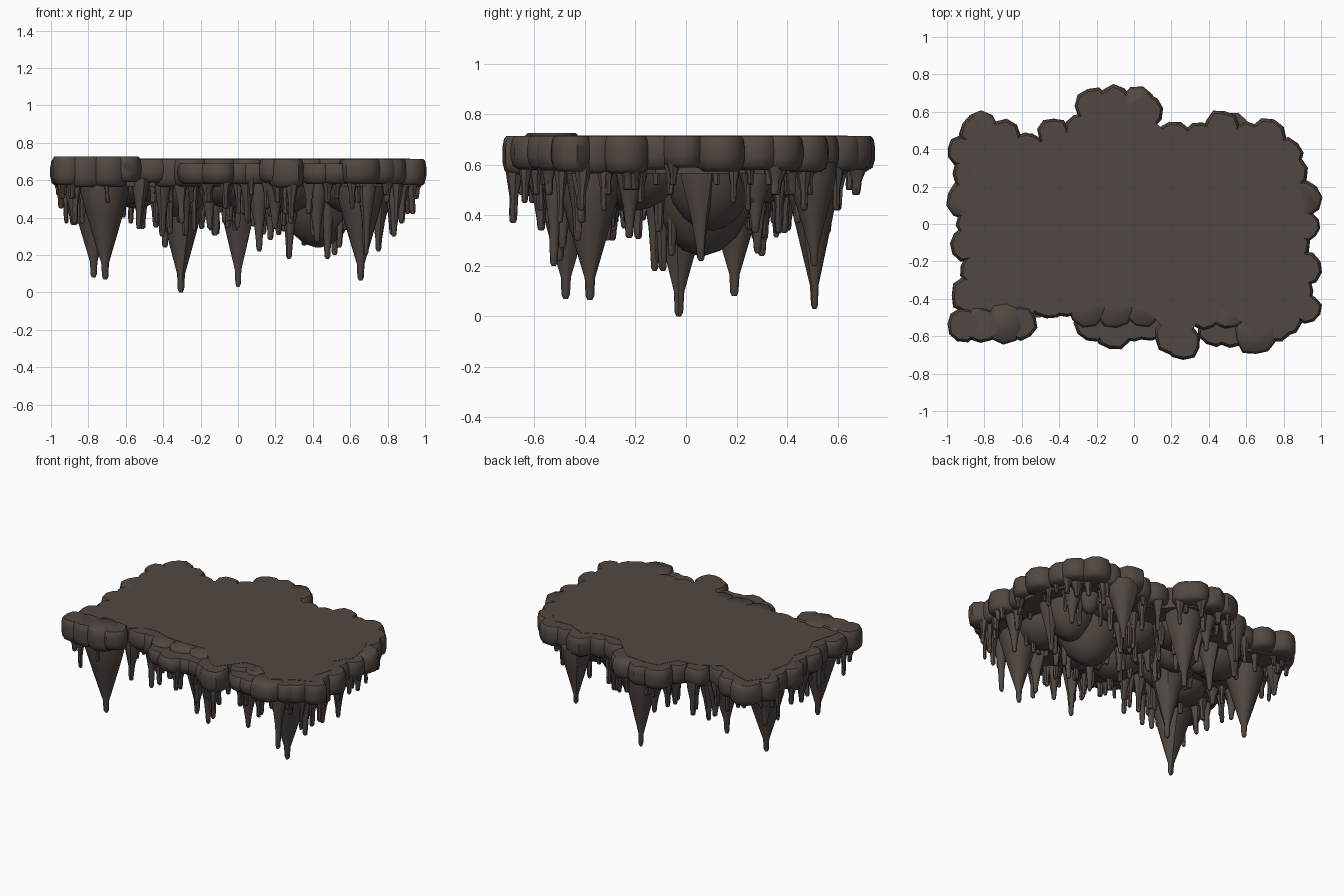
import bpy, bmesh, math, random
from mathutils import Vector

if "Cube" in bpy.data.objects:
    bpy.data.objects.remove(bpy.data.objects["Cube"])

random.seed(11)
rock = bpy.data.materials.new("dark brown rock")
rock.diffuse_color = (0.082, 0.064, 0.054, 1)
rock.use_nodes = True
rock.node_tree.nodes["Principled BSDF"].inputs["Base Color"].default_value = rock.diffuse_color


def lathe(bm, rings, sides, wobble=0.0, turn=0.0):
    """Skin a stack of rings (x, y, z, radius) and cap both ends."""
    lump = [1 + random.uniform(-wobble, wobble) for _ in range(sides)]
    loops = []
    for x, y, z, r in rings:
        loops.append([bm.verts.new((x + r * lump[i] * math.cos(turn + math.tau * i / sides),
                                    y + r * lump[i] * math.sin(turn + math.tau * i / sides), z))
                      for i in range(sides)])
    for a, b in zip(loops, loops[1:]):
        for i in range(sides):
            j = (i + 1) % sides
            bm.faces.new((a[i], a[j], b[j], b[i]))
    bm.faces.new(loops[0])
    bm.faces.new(loops[-1])


def finish(bm, name, angle=45):
    bmesh.ops.recalc_face_normals(bm, faces=bm.faces)
    mesh = bpy.data.meshes.new(name)
    bm.to_mesh(mesh)
    bm.free()
    mesh.materials.append(rock)
    ob = bpy.data.objects.new(name, mesh)
    bpy.context.collection.objects.link(ob)
    bpy.ops.object.select_all(action='DESELECT')
    ob.select_set(True)
    bpy.context.view_layer.objects.active = ob
    bpy.ops.object.shade_smooth_by_angle(angle=math.radians(angle))
    return ob


# Rim lobes, counter-clockwise from the front left corner: x, y, radius
rim = [(-.91, -.54, .09), (-.81, -.54, .10), (-.69, -.53, .11), (-.61, -.53, .09),
       (-.46, -.41, .10), (-.36, -.40, .10), (-.25, -.44, .11), (-.10, -.45, .11),
       (.05, -.44, .11), (.20, -.60, .09), (.26, -.63, .10), (.38, -.47, .10),
       (.50, -.46, .11), (.65, -.59, .11), (.75, -.53, .10), (.80, -.50, .10),
       (.92, -.45, .08), (.87, -.36, .09), (.91, -.24, .09), (.84, -.12, .10),
       (.92, -.01, .08), (.90, .14, .10), (.83, .28, .10), (.81, .37, .09),
       (.71, .46, .10), (.60, .45, .09), (.47, .51, .10), (.35, .45, .09),
       (.21, .45, .10), (.06, .60, .095), (.02, .63, .10), (-.11, .64, .10),
       (-.22, .63, .10), (-.28, .50, .09), (-.43, .48, .085), (-.57, .40, .09),
       (-.70, .46, .10), (-.83, .50, .10), (-.92, .39, .08), (-.87, .27, .10),
       (-.90, .13, .10), (-.86, .0, .09), (-.89, -.11, .09), (-.84, -.24, .09),
       (-.88, -.38, .10)]

# Flat core slab, running through the lobe centres
bm = bmesh.new()
top = bm.faces.new([bm.verts.new((x, y, .716)) for x, y, r in rim])
ext = bmesh.ops.extrude_face_region(bm, geom=[top])
bmesh.ops.translate(bm, vec=(0, 0, -.15),
                    verts=[v for v in ext["geom"] if isinstance(v, bmesh.types.BMVert)])
finish(bm, "ceiling_slab")


def lobe(bm, x, y, r, hi, lo):
    lathe(bm, [(x, y, hi, r * .86), (x, y, hi - .012, r * .96), (x, y, hi - .045, r * 1.02),
               (x, y, lo + .05, r * 1.02), (x, y, lo + .015, r * .93), (x, y, lo, r * .7)],
          10, .08, random.random())


# Rounded rim lobes
bm = bmesh.new()
for x, y, r in rim:
    hi = .726 if x < -.6 and y < -.5 else .714
    lobe(bm, x, y, r, hi, random.uniform(.56, .59))
finish(bm, "rim_lobes", 50)

# Lower ledge lobes where the front edge is broken away
ledge = [(-.22, -.53, .10), (-.11, -.57, .10), (.0, -.54, .09), (.08, -.54, .09),
         (.43, -.56, .09), (.52, -.56, .10)]
bm = bmesh.new()
for x, y, r in ledge:
    lobe(bm, x, y, r, .69, .58)
finish(bm, "front_ledge", 50)

# Bulging domes under the slab: x, y, radius, lowest z
domes = [(.43, .06, .22, .24), (.62, .10, .18, .34), (-.33, -.08, .18, .40),
         (.12, .12, .18, .42), (-.10, .30, .18, .46), (.25, -.25, .18, .42),
         (-.05, -.25, .18, .45), (-.55, .18, .18, .45), (-.60, -.25, .18, .47),
         (.60, -.20, .18, .42), (.45, .32, .16, .45), (-.25, .12, .16, .42)]
for k in range(16):
    domes.append((random.uniform(-.75, .75), random.uniform(-.33, .38),
                  random.uniform(.08, .13), random.uniform(.44, .51)))
bm = bmesh.new()
for x, y, r, low in domes:
    rings = []
    for k in range(6):
        a = math.radians(88) * k / 5
        rings.append((x, y, .60 - (.60 - low) * math.sin(a), r * max(math.cos(a), .06)))
    lathe(bm, rings, 12, .08, random.random())
finish(bm, "underside_domes", 50)


def stalactite(bm, x, y, tip, r, root=.61, sides=9):
    """Broad root, straight taper, thin drip nub at the tip."""
    h = root - tip
    nub = max(min(.015, r * .38), r * .13)
    lean = Vector((random.uniform(-.01, .01), random.uniform(-.01, .01)))
    rings = []
    for t, s in ((0, r), (.15, r * .98), (.35, r * .75), (.6, r * .45), (.84, nub * 1.2),
                 (.97, nub), (1, nub * .55)):
        rings.append((x + lean.x * t, y + lean.y * t, root - h * t, max(s, nub * .55)))
    lathe(bm, rings, sides, .07, random.random())


# Large stalactites: x, y, tip z, root radius
large = [(-.30, -.02, .0, .13), (0, .50, .03, .115), (.66, -.38, .065, .13),
         (-.72, -.47, .07, .13), (-.77, .20, .08, .13), (.52, .50, .20, .10)]
bm = bmesh.new()
for x, y, tip, r in large:
    stalactite(bm, x, y, tip, r, sides=12)
finish(bm, "large_stalactites")

# Medium stalactites
medium = [(.28, -.12, .18, .06), (.48, -.10, .18, .05), (.11, -.50, .22, .06),
          (-.40, -.40, .30, .045), (-.38, .30, .24, .07), (.69, -.52, .20, .05),
          (.36, .28, .25, .07), (-.16, -.28, .34, .06), (.76, .05, .22, .07),
          (-.52, .40, .34, .06), (.20, -.58, .34, .06), (-.19, .40, .34, .07),
          (.83, -.22, .31, .06), (-.88, -.05, .36, .06), (.55, -.05, .24, .05),
          (.18, .06, .28, .06), (-.06, .06, .37, .06), (.75, .28, .33, .07),
          (-.14, .56, .33, .07), (.42, -.48, .27, .07), (-.52, -.45, .34, .05),
          (-.89, .36, .36, .06), (.84, -.43, .30, .05)]
bm = bmesh.new()
for x, y, tip, r in medium:
    stalactite(bm, x, y, tip, r)
finish(bm, "medium_stalactites")

# Small drips hanging from every rim and ledge lobe
bm = bmesh.new()
for x, y, r in rim + ledge:
    for k in range(2):
        a = random.uniform(0, math.tau)
        stalactite(bm, x + r * .55 * math.cos(a), y + r * .55 * math.sin(a),
                   random.choice((.52, .5, .48, .45, .42, .37)), random.uniform(.026, .042), .62, 7)
finish(bm, "rim_drips")

# Small drips scattered below the domes
bm = bmesh.new()
for k in range(60):
    x, y = random.uniform(-.8, .8), random.uniform(-.38, .42)
    tip = random.uniform(.30, .44) if -.5 < x < .75 else random.uniform(.38, .5)
    stalactite(bm, x, y, tip, random.uniform(.03, .055), .60, 7)
finish(bm, "underside_drips")
